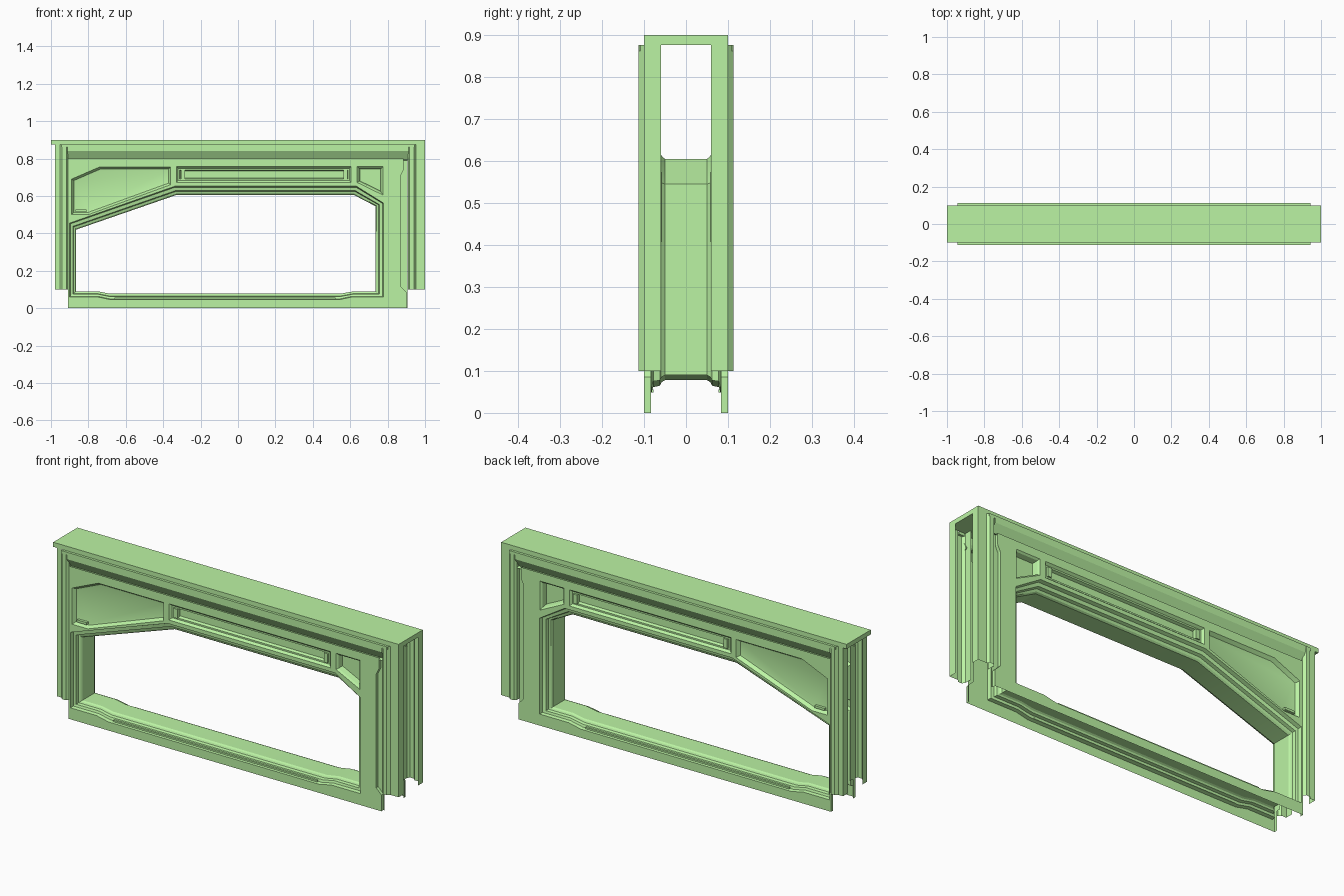
import bpy, bmesh
from math import radians

if "Cube" in bpy.data.objects:
    bpy.data.objects.remove(bpy.data.objects["Cube"])

green = bpy.data.materials.new("leaf_green")
green.diffuse_color = (.50, .90, .37, 1)
green.use_nodes = True
green.node_tree.nodes["Principled BSDF"].inputs["Base Color"].default_value = green.diffuse_color


def finish(name, bm, mirror=True, angle=25):
    """Weld, orient towards the front, colour, smooth, and mirror to the back side."""
    bmesh.ops.remove_doubles(bm, verts=bm.verts, dist=0.0002)
    bmesh.ops.recalc_face_normals(bm, faces=bm.faces)
    if mirror and sum(f.normal.y * f.calc_area() for f in bm.faces) > 0:
        bmesh.ops.reverse_faces(bm, faces=bm.faces)
    me = bpy.data.meshes.new(name)
    bm.to_mesh(me)
    bm.free()
    me.materials.append(green)
    ob = bpy.data.objects.new(name, me)
    bpy.context.collection.objects.link(ob)
    me.shade_smooth()
    me.set_sharp_from_angle(angle=radians(angle))
    if mirror:
        m = ob.modifiers.new("back_side", 'MIRROR')
        m.use_axis = (False, True, False)
        m.merge_threshold = 0.0005
    return ob


def ring(bm, pts, y):
    return [bm.verts.new((x, y, z)) for x, z in pts]


def bridge(bm, a, b, closed=True):
    n = len(a)
    for i in range(n if closed else n - 1):
        j = (i + 1) % n
        bm.faces.new((a[i], a[j], b[j], b[i]))


def lerp(a, b, t):
    return [(p[0] + (q[0] - p[0]) * t, p[1] + (q[1] - p[1]) * t) for p, q in zip(a, b)]


def inset(pts, d):
    """Offset a counter-clockwise outline inwards by d."""
    out = []
    for i, (x, z) in enumerate(pts):
        (px, pz), (nx, nz) = pts[i - 1], pts[(i + 1) % len(pts)]
        ax, az, bx, bz = x - px, z - pz, nx - x, nz - z
        la, lb = (ax * ax + az * az) ** .5, (bx * bx + bz * bz) ** .5
        n1, n2 = (-az / la, ax / la), (-bz / lb, bx / lb)
        k = d / (1 + n1[0] * n2[0] + n1[1] * n2[1])
        out.append((x + (n1[0] + n2[0]) * k, z + (n1[1] + n2[1]) * k))
    return out


def strip(name, profile, place, lo, hi):
    """Sweep an open profile between two positions."""
    bm = bmesh.new()
    a, b = ([bm.verts.new(place(p, q, t)) for p, q in profile] for t in (lo, hi))
    bridge(bm, a, b, False)
    return finish(name, bm)


def box(name, x0, x1, y0, y1, z0, z1, mirror=True):
    bm = bmesh.new()
    bmesh.ops.create_cube(bm, size=1)
    for v in bm.verts:
        v.co = ((x0 + x1) / 2 + v.co.x * (x1 - x0), (y0 + y1) / 2 + v.co.y * (y1 - y0),
                (z0 + z1) / 2 + v.co.z * (z1 - z0))
    return finish(name, bm, mirror)


# Outlines of the window and the panel recesses (x, z)
inner = [(-.865, .09), (-.75, .09), (-.69, .078), (.55, .078), (.62, .09),
         (.735, .09), (.735, .545), (.62, .605), (-.33, .605), (-.865, .42)]
outer = [(-.9, .06), (-.75, .06), (-.68, .045), (.54, .045), (.61, .06),
         (.778, .06), (.778, .562), (.633, .652), (-.338, .652), (-.9, .455)]
wedge = [(-.89, .5), (-.8, .5), (-.36, .66), (-.36, .755), (-.74, .755), (-.89, .69)]
groove = [(-.33, .672), (.605, .672), (.605, .757), (-.33, .757)]
pocket = [(.637, .672), (.775, .605), (.775, .757), (.637, .757)]
edge = [(-.91, 0), (.9, 0), (.9, .085), (.87, .115), (.87, .71), (.885, .74), (.885, .8), (-.91, .8)]

# Wall face with holes, stepped recesses, window frame and lining
bm = bmesh.new()
holes = {}
loops = []
for key, pts in (("edge", edge), ("window", outer), ("wedge", wedge),
                 ("groove", groove), ("pocket", pocket)):
    holes[key] = ring(bm, pts, -.1)
    loops.append(holes[key])
edges = [bm.edges.new((l[i - 1], l[i])) for l in loops for i in range(len(l))]
bmesh.ops.triangle_fill(bm, edges=edges, use_beauty=True, normal=(0, -1, 0))

prev = holes["window"]
for t, y in ((.12, -.082), (.5, -.078), (.6, -.062), (.85, -.058), (1, -.05), (1, 0)):
    cur = ring(bm, lerp(outer, inner, t), y)
    bridge(bm, prev, cur)
    prev = cur
recesses = {"wedge": (wedge, ((.012, -.082), (.02, -.08))),
            "groove": (groove, ((.01, -.088), (.018, -.088), (.024, -.074))),
            "pocket": (pocket, ((.008, -.092), (.014, -.065)))}
for key, (pts, steps) in recesses.items():
    prev = holes[key]
    for d, y in steps:
        cur = ring(bm, inset(pts, d), y)
        bridge(bm, prev, cur)
        prev = cur
    bm.faces.new(prev)

# Edge returns on both ends and a thin flange behind the right pilaster
e = holes["edge"]
right = ring(bm, edge[1:7], -.083)
bridge(bm, e[1:7], right, False)
bridge(bm, right, ring(bm, [(.906, z) for x, z in edge[1:7]], -.083), False)
bridge(bm, [e[7], e[0]], ring(bm, [edge[7], edge[0]], -.083), False)
finish("window_wall", bm)

# Header moulding under the top beam
strip("header_moulding", [(-.1, .79), (-.085, .795), (-.113, .84), (-.113, .868), (-.113, .876), (-.1, .876)],
      lambda y, z, x: (x, y, z), -.912, .912)

# Stepped end posts with caps, both ends, front and back
post = [(.908, -.06), (.908, -.1), (.918, -.113), (.94, -.113), (.952, -.1)]
for side, s, end in (("left", -1, .979), ("right", 1, 1)):
    strip(side + "_end_post", post + [(end, -.1), (end, -.06)],
          lambda x, y, z, s=s: (x * s, y, z), .1, .876)
    x0, x1 = sorted((.912 * s, .944 * s))
    box(side + "_post_cap", x0, x1, -.112, -.1, .862, .876)

# Top beam
box("top_beam", -1, 1, -.1, .1, .876, .9, False)

# Sill rail and small recess details
box("sill_rail", -.66, .52, -.09, -.078, .048, .056)
box("recess_ledge", -.868, -.81, -.094, -.08, .515, .527)
for i, x in enumerate((-.295, .575)):
    box("groove_stop_%d" % i, x - .011, x + .011, -.096, -.074, .69, .738)
